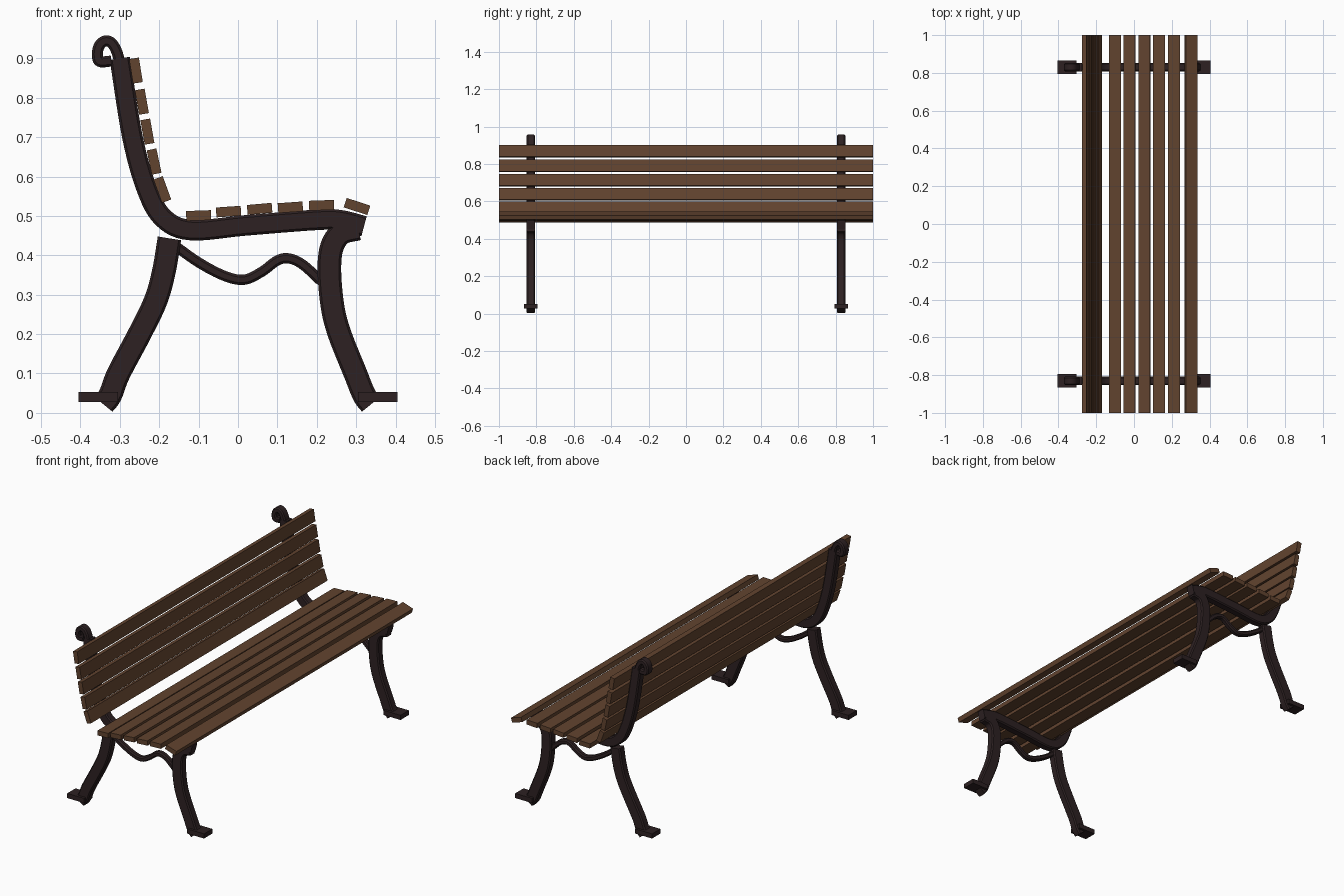
import bpy, bmesh, math
from mathutils import Vector, Matrix

if "Cube" in bpy.data.objects:
    bpy.data.objects.remove(bpy.data.objects["Cube"])


def material(name, rgb):
    m = bpy.data.materials.new(name)
    m.diffuse_color = (*rgb, 1)
    m.use_nodes = True
    m.node_tree.nodes["Principled BSDF"].inputs["Base Color"].default_value = m.diffuse_color
    return m


WOOD = material("brown wood", (0.120, 0.056, 0.028))
IRON = material("dark iron", (0.026, 0.015, 0.016))


def finish(bm, name, mat, smooth=False):
    bmesh.ops.recalc_face_normals(bm, faces=bm.faces)
    me = bpy.data.meshes.new(name)
    bm.to_mesh(me)
    bm.free()
    me.materials.append(mat)
    ob = bpy.data.objects.new(name, me)
    bpy.context.collection.objects.link(ob)
    if smooth:
        bpy.context.view_layer.objects.active = ob
        ob.select_set(True)
        bpy.ops.object.shade_smooth_by_angle(angle=math.radians(30))
        ob.select_set(False)
    return ob


def box(name, mat, x, y, z, sx, sy, sz, angle=0):
    bm = bmesh.new()
    bmesh.ops.create_cube(bm, size=1, matrix=Matrix.Translation((x, y, z))
                          @ Matrix.Rotation(-math.radians(angle), 4, 'Y')
                          @ Matrix.Diagonal((sx, sy, sz, 1)))
    return finish(bm, name, mat)


def spline(pts, steps=6):
    p = [Vector(q) for q in pts]
    p = [2 * p[0] - p[1]] + p + [2 * p[-1] - p[-2]]
    out = []
    for a, b, c, d in zip(p, p[1:], p[2:], p[3:]):
        for i in range(steps):
            t = i / steps
            out.append(0.5 * (2 * b + (c - a) * t + (2 * a - 5 * b + 4 * c - d) * t * t
                              + (3 * b - a - 3 * c + d) * t ** 3))
    return out + [p[-2]]


def bar(name, pts, width, y, depth=0.044, ch=0.006):
    """Sweep a chamfered rectangle along a smooth path in the x-z plane."""
    path = spline(pts)
    w, d = width / 2, depth / 2
    section = [(w, d - ch), (w - ch, d), (ch - w, d), (-w, d - ch),
               (-w, ch - d), (ch - w, -d), (w - ch, -d), (w, ch - d)]
    bm = bmesh.new()
    rings = []
    for i, p in enumerate(path):
        t = (path[min(i + 1, len(path) - 1)] - path[max(i - 1, 0)]).normalized()
        rings.append([bm.verts.new((p.x - t.y * u, y + v, p.y + t.x * u)) for u, v in section])
    for r, s in zip(rings, rings[1:]):
        for k in range(8):
            bm.faces.new((r[k], r[k - 1], s[k - 1], s[k]))
    bm.faces.new(rings[0])
    bm.faces.new(rings[-1])
    return finish(bm, name, IRON, True)


# Two iron end frames
for y, side in ((-0.83, "near"), (0.83, "far")):
    bar(f"seat_and_back_rail_{side}",
        [(-0.30, 0.90), (-0.268, 0.70), (-0.232, 0.57), (-0.19, 0.495), (-0.12, 0.464),
         (0.02, 0.476), (0.20, 0.490), (0.26, 0.489), (0.32, 0.474)], 0.052, y)
    bar(f"back_scroll_{side}",
        [(-0.300, 0.89), (-0.309, 0.920), (-0.322, 0.940), (-0.338, 0.944), (-0.352, 0.932),
         (-0.357, 0.910), (-0.351, 0.892), (-0.322, 0.893)], 0.028, y)
    bar(f"front_leg_{side}",
        [(0.305, 0.468), (0.262, 0.456), (0.238, 0.42), (0.232, 0.36), (0.240, 0.27),
         (0.258, 0.20), (0.298, 0.10), (0.320, 0.046), (0.338, 0.022)], 0.060, y)
    bar(f"back_leg_{side}",
        [(-0.174, 0.443), (-0.188, 0.36), (-0.209, 0.285), (-0.250, 0.20), (-0.303, 0.10),
         (-0.324, 0.046), (-0.342, 0.022)], 0.060, y)
    bar(f"wavy_brace_{side}",
        [(-0.165, 0.428), (-0.10, 0.382), (-0.035, 0.348), (0.015, 0.338), (0.06, 0.358),
         (0.10, 0.387), (0.13, 0.392), (0.165, 0.376), (0.21, 0.335)], 0.026, y, 0.03)
    for x, end in ((-0.355, "back"), (0.355, "front")):
        box(f"{end}_foot_{side}", IRON, x, y, 0.040, 0.10, 0.07, 0.025)

# Wooden slats: x, z, tilt
back = [(-0.259, 0.869, 99), (-0.244, 0.790, 100), (-0.230, 0.714, 100),
        (-0.213, 0.638, 102), (-0.192, 0.567, 110)]
seat = [(-0.100, 0.501, 2), (-0.024, 0.511, 4), (0.055, 0.518, 5),
        (0.133, 0.522, 4), (0.212, 0.527, 2), (0.302, 0.524, -18)]
for part, rows in (("back_slat", back), ("seat_slat", seat)):
    for i, (x, z, a) in enumerate(rows):
        box(f"{part}_{i + 1}", WOOD, x, 0, z, 0.063, 2.0, 0.025, a)
